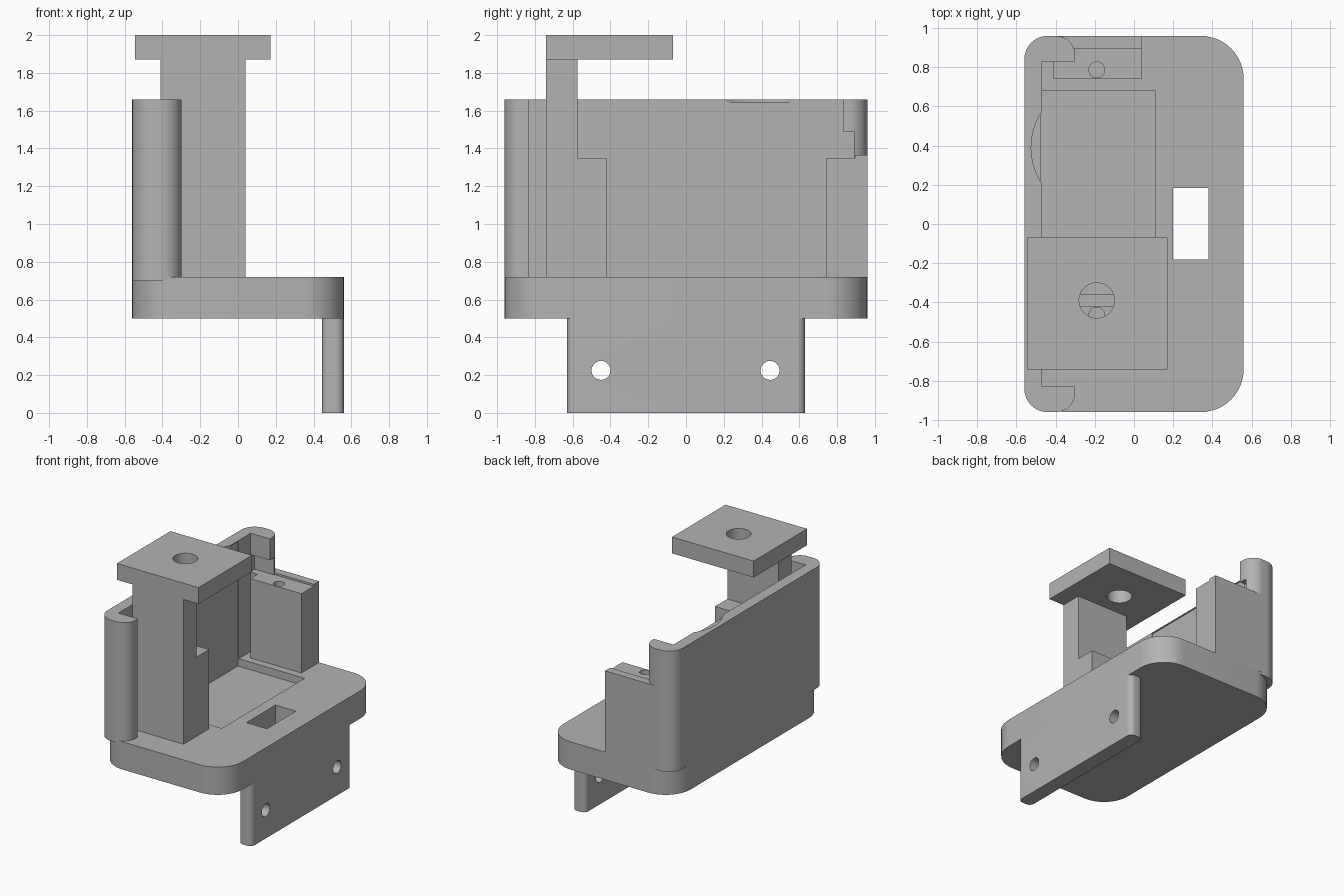
import bpy
import bmesh
from math import cos, sin, radians
from mathutils import Matrix

default = bpy.data.objects.get("Cube")
if default:
    bpy.data.objects.remove(default, do_unlink=True)

grey = bpy.data.materials.new("plain grey")
grey.use_nodes = True
grey.diffuse_color = (0.45, 0.45, 0.45, 1)
grey.node_tree.nodes["Principled BSDF"].inputs["Base Color"].default_value = grey.diffuse_color


def prism(name, outline, low, high):
    """Extrude a flat outline along z."""
    bm = bmesh.new()
    face = bm.faces.new([bm.verts.new((x, y, low)) for x, y in outline])
    top = bmesh.ops.extrude_face_region(bm, geom=[face])["geom"]
    bmesh.ops.translate(bm, vec=(0, 0, high - low),
                        verts=[v for v in top if isinstance(v, bmesh.types.BMVert)])
    bmesh.ops.recalc_face_normals(bm, faces=bm.faces)
    mesh = bpy.data.meshes.new(name)
    bm.to_mesh(mesh)
    bm.free()
    mesh.materials.append(grey)
    obj = bpy.data.objects.new(name, mesh)
    bpy.context.collection.objects.link(obj)
    return obj


def rounded(corners, steps=12):
    """Outline from (x, y, radius) right-angled corners, in order."""
    points = []
    for i, (x, y, r) in enumerate(corners):
        if r == 0:
            points.append((x, y))
            continue
        px, py, _ = corners[i - 1]
        nx, ny, _ = corners[(i + 1) % len(corners)]
        sign = lambda v: (v > 1e-6) - (v < -1e-6)
        a = (sign(px - x), sign(py - y))
        b = (sign(nx - x), sign(ny - y))
        for k in range(steps + 1):
            t = radians(90 * k / steps)
            u, v = r * (1 - sin(t)), r * (1 - cos(t))
            points.append((x + a[0] * u + b[0] * v, y + a[1] * u + b[1] * v))
    return points


def box(name, x, y, z, radius=0):
    corners = [(x[0], y[0], radius), (x[1], y[0], radius),
               (x[1], y[1], radius), (x[0], y[1], radius)]
    return prism(name, rounded(corners), *z)


def cylinder(name, x, y, radius, z):
    ring = [radians(7.5 * k) for k in range(48)]
    return prism(name, [(x + radius * cos(t), y + radius * sin(t)) for t in ring], *z)


def cut(obj, *cutters):
    bpy.context.view_layer.objects.active = obj
    for cutter in cutters:
        mod = obj.modifiers.new("cut", "BOOLEAN")
        mod.operation = "DIFFERENCE"
        mod.solver = "EXACT"
        mod.object = cutter
        bpy.ops.object.modifier_apply(modifier=mod.name)
        bpy.data.objects.remove(cutter, do_unlink=True)


# Shared layout of the motor seat
BODY_X, BODY_Y = (-0.477, 0.11), (-0.36, 0.68)
POST_X = (-0.41, 0.04)
BASE_TOP, LEDGE, WALL_TOP = 0.72, 1.35, 1.66
AXIS_X = -0.19

# Base plate with a shallow pocket and a rectangular opening
base = box("base_plate", (-0.56, 0.56), (-0.96, 0.96), (0.5, BASE_TOP), 0.22)
cut(base,
    box("pocket", BODY_X, BODY_Y, (0.66, 0.8)),
    box("opening", (0.2, 0.38), (-0.18, 0.185), (0.4, 0.8)))

# Hanging mounting tab with two cross holes
tab = box("mounting_tab", (0.445, 0.56), (-0.63, 0.63), (0, 0.5), 0.04)
for y in (-0.45, 0.445):
    hole = cylinder("tab_hole", 0, 0, 0.05, (-0.2, 0.2))
    hole.data.transform(Matrix.Translation((0.5, y, 0.225)) @ Matrix.Rotation(radians(90), 4, "Y"))
    cut(tab, hole)

# Side wall with returned ends, relieved for the motor
wall = prism("side_wall", rounded([
    (-0.56, -0.96, 0.12), (-0.30, -0.96, 0.1), (-0.30, -0.83, 0), (-0.47, -0.83, 0),
    (-0.47, 0.83, 0), (-0.30, 0.83, 0), (-0.30, 0.96, 0.1), (-0.56, 0.96, 0.12)]),
    0.70, WALL_TOP)
cut(wall,
    box("body_relief", BODY_X, BODY_Y, (0.6, 1.652)),
    box("ear_relief", BODY_X, (-0.57, 0.89), (LEDGE, 1.49)),
    cylinder("shaft_relief", AXIS_X, 0.39, 0.335, (1.645, 1.8)))

# Screw blocks either side of the motor
block = box("tall_post_foot", POST_X, (-0.74, -0.42), (BASE_TOP, LEDGE))
cut(block, cylinder("screw_hole", AXIS_X, -0.465, 0.04, (1.0, 1.5)))
block = box("rear_block", POST_X, (0.74, 0.96), (BASE_TOP, 1.365))
cut(block,
    box("ledge", (-0.6, 0.2), (0.6, 0.895), (LEDGE, 1.5)),
    cylinder("screw_hole", AXIS_X, 0.787, 0.04, (1.0, 1.5)))

# Tall post and the drilled top plate
box("tall_post", POST_X, (-0.74, -0.575), (LEDGE, 1.87))
plate = box("top_plate", (-0.545, 0.172), (-0.742, -0.07), (1.87, 2.0))
cut(plate, cylinder("plate_hole", AXIS_X, -0.39, 0.09, (1.8, 2.1)))

# Smooth the rounded faces, keep the edges crisp
for obj in bpy.context.collection.objects:
    if obj.type == "MESH":
        bpy.ops.object.select_all(action="DESELECT")
        obj.select_set(True)
        bpy.context.view_layer.objects.active = obj
        bpy.ops.object.shade_smooth_by_angle(angle=radians(30))
